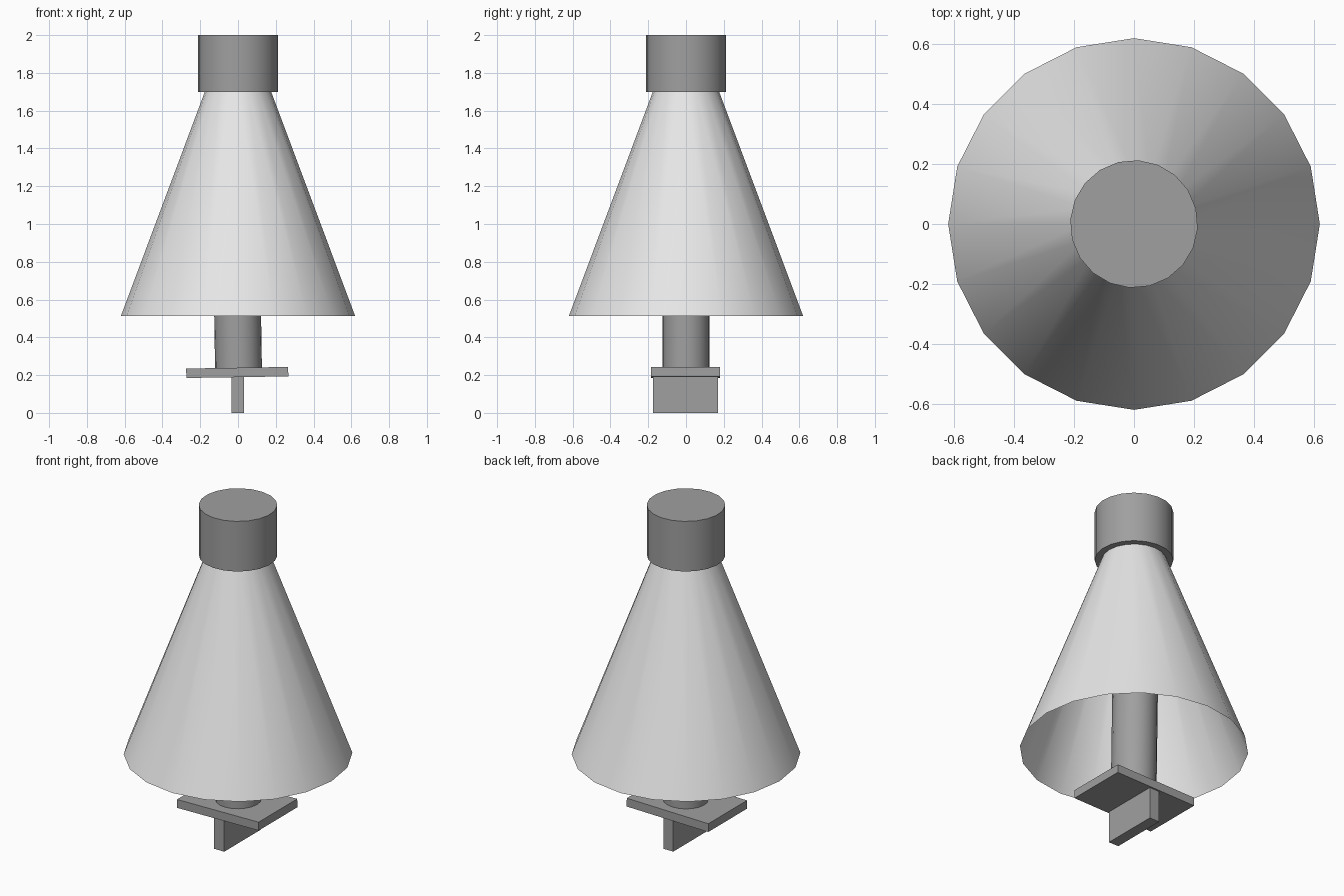
import bpy
import math

if "Cube" in bpy.data.objects:
    bpy.data.objects.remove(bpy.data.objects["Cube"])


def material(name, value):
    mat = bpy.data.materials.new(name)
    mat.diffuse_color = (value, value, value, 1)
    mat.use_nodes = True
    mat.node_tree.nodes["Principled BSDF"].inputs["Base Color"].default_value = mat.diffuse_color
    return mat


PALE = material("pale grey", 0.8)
DARK = material("mid grey", 0.35)
TILT = math.radians(-0.9)
SIDES = 20


def finish(name, mat, smooth=True):
    obj = bpy.context.object
    obj.name = name
    obj.data.materials.append(mat)
    if smooth:
        bpy.ops.object.shade_smooth_by_angle(angle=math.radians(30))
    return obj


def tube(name, mat, r_low, r_high, z_low, z_high, fill="NGON", x=0, rot=(0, 0, 0)):
    bpy.ops.mesh.primitive_cone_add(
        vertices=SIDES, radius1=r_low, radius2=r_high, depth=z_high - z_low,
        end_fill_type=fill, location=(x, 0, (z_low + z_high) / 2), rotation=rot)
    return finish(name, mat)


def box(name, mat, size, center, rot=(0, 0, 0)):
    bpy.ops.mesh.primitive_cube_add(size=1, location=center, rotation=rot)
    bpy.context.object.scale = size
    bpy.ops.object.transform_apply(location=False, rotation=False, scale=True)
    return finish(name, mat, smooth=False)


# Open, thin conical shade
tube("shade", PALE, 0.62, 0.17, 0.513, 1.715, fill="NOTHING")

# Solid cap over the narrow end
tube("cap", DARK, 0.213, 0.213, 1.70, 2.0, rot=(0, 0, math.radians(-4)))

# Stem running up inside the shade, leaning very slightly
tube("stem", DARK, 0.124, 0.124, 0.235, 1.705, x=-0.009, rot=(0, TILT, 0))

# Flat plate under the stem and the upright blade below it
box("plate", DARK, (0.54, 0.365, 0.05), (-0.004, -0.002, 0.214), (0, TILT, 0))
box("blade", DARK, (0.066, 0.345, 0.195), (-0.002, -0.002, 0.0975))
